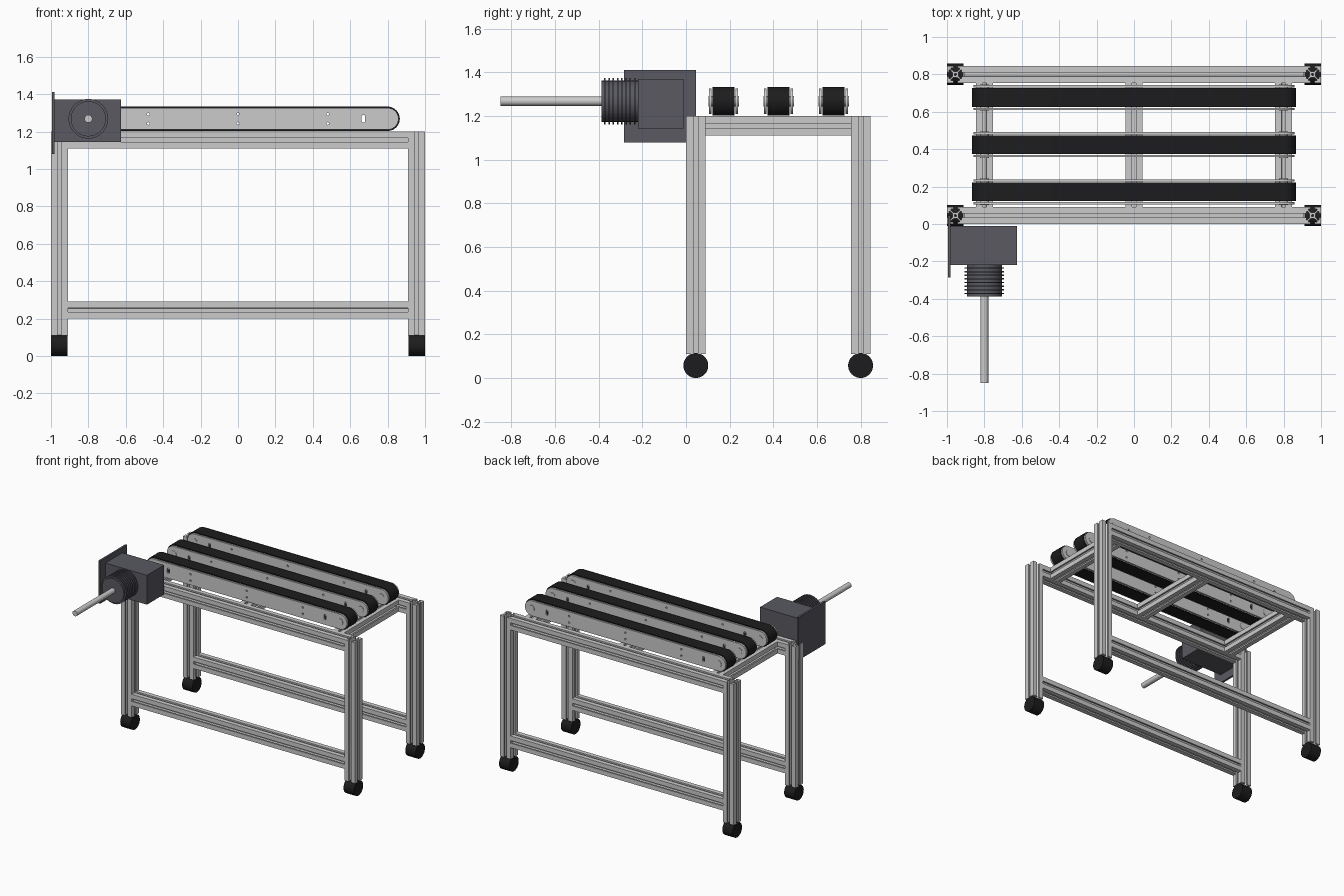
import bpy
from math import pi, sin, cos, radians

if "Cube" in bpy.data.objects:
    bpy.data.objects.remove(bpy.data.objects["Cube"])

def material(name, rgb):
    m = bpy.data.materials.new(name)
    m.diffuse_color = (*rgb, 1)
    m.use_nodes = True
    m.node_tree.nodes["Principled BSDF"].inputs["Base Color"].default_value = m.diffuse_color
    return m

BLACK = material("black_rubber", (0.012, 0.012, 0.013))
DARK = material("dark_housing", (0.10, 0.10, 0.12))

def finish(ob, name, mat):
    ob.name = name
    if mat:
        ob.data.materials.append(mat)
    bpy.ops.object.shade_smooth_by_angle(angle=radians(35))
    return ob

def extrude(name, loops, length, loc, rot, mat=None):
    """Extrude a filled 2D outline (with inner loops as holes) centred on loc."""
    cu = bpy.data.curves.new(name, 'CURVE')
    cu.dimensions, cu.fill_mode, cu.extrude = '2D', 'BOTH', length / 2
    for loop in loops:
        sp = cu.splines.new('POLY')
        sp.points.add(len(loop) - 1)
        for p, (x, y) in zip(sp.points, loop):
            p.co = (x, y, 0, 1)
        sp.use_cyclic_u = True
    ob = bpy.data.objects.new(name, cu)
    bpy.context.collection.objects.link(ob)
    ob.location, ob.rotation_euler = loc, rot
    bpy.ops.object.select_all(action='DESELECT')
    bpy.context.view_layer.objects.active = ob
    ob.select_set(True)
    bpy.ops.object.convert(target='MESH')
    return finish(bpy.context.object, name, mat)

def box(name, x, y, z, mat=None):
    bpy.ops.mesh.primitive_cube_add(size=1, location=[sum(a) / 2 for a in (x, y, z)])
    ob = bpy.context.object
    ob.scale = [a[1] - a[0] for a in (x, y, z)]
    return finish(ob, name, mat)

def rod(name, r, length, loc, rot, mat=None):
    bpy.ops.mesh.primitive_cylinder_add(vertices=48, radius=r, depth=length,
                                        location=loc, rotation=rot)
    return finish(bpy.context.object, name, mat)

def stadium(half, r, cx=0, cy=0, n=24):
    """Horizontal slot outline; half = 0 gives a circle."""
    pts = []
    for side, start in ((1, -pi / 2), (-1, pi / 2)):
        for i in range(n + (half > 0)):
            a = start + pi * i / n
            pts.append((cx + side * half + r * cos(a), cy + r * sin(a)))
    return pts

ALONG_X, ALONG_Y, ALONG_Z = (0, pi / 2, 0), (pi / 2, 0, 0), (0, 0, 0)

# T-slot aluminium section, one side repeated four times, with a centre bore
H = 0.045
side = [(-H, -H), (-.0105, -H), (-.0105, -.034), (-.023, -.034), (-.023, -.028), (-.010, -.016),
        (.010, -.016), (.023, -.028), (.023, -.034), (.0105, -.034), (.0105, -H)]
section = []
for k in range(4):
    c, s = ((1, 0), (0, 1), (-1, 0), (0, -1))[k]
    section += [(c * x - s * y, s * x + c * y) for x, y in side]
tslot = [section, stadium(0, 0.006, n=8)]

# Frame: legs, wheels and long rails
for yn, y in (("front", 0.045), ("back", 0.80)):
    for xn, x in (("left", -0.955), ("right", 0.955)):
        extrude(f"{yn}_{xn}_leg", tslot, 1.09, (x, y, 0.655), ALONG_Z)
        rod(f"{yn}_{xn}_wheel", 0.057, 0.088, (x, y, 0.057), ALONG_X, BLACK)
    for zn, z in (("top", 1.155), ("lower", 0.245)):
        extrude(f"{yn}_{zn}_rail", tslot, 1.82, (0, y, z), ALONG_X)

# Cross rails under the conveyors
for i, x in enumerate((-0.8, 0, 0.8)):
    extrude(f"cross_rail_{i + 1}", tslot, 0.665, (x, 0.4225, 1.155), ALONG_Y)

# Side plate outline with bolt holes and tensioner slots
Z = 1.268
plate = [stadium(0.8, 0.058)]
for x in (-0.48, 0, 0.48):
    plate += [stadium(0, 0.007, x, dz, 8) for dz in (-0.025, 0.025)]
for x in (-0.67, 0.67):
    plate.append([(x + b, a) for a, b in stadium(0.012, 0.009, n=8)])

# Three belt conveyors
for i, y in enumerate((0.172, 0.424, 0.676)):
    n = i + 1
    extrude(f"belt_{n}", [stadium(0.8, 0.065), stadium(0.8, 0.057)], 0.10,
            (0, y, Z), ALONG_Y, BLACK)
    for sn, s in (("front", -1), ("back", 1)):
        extrude(f"conveyor_{n}_{sn}_plate", plate, 0.012, (0, y + s * 0.061, Z), ALONG_Y)
    for en, x in (("left", -0.8), ("right", 0.8)):
        rod(f"conveyor_{n}_{en}_roller", 0.056, 0.10, (x, y, Z), ALONG_Y)
        rod(f"conveyor_{n}_{en}_axle", 0.024, 0.14, (x, y, Z), ALONG_Y)

# Drive unit: mounting plate, gearbox, finned motor and shaft
box("drive_mounting_plate", (-0.995, -0.98), (-0.285, 0.045), (1.08, 1.41), DARK)
box("drive_gearbox", (-0.98, -0.625), (-0.22, -0.012), (1.143, 1.37), DARK)
rod("motor_body", 0.094, 0.17, (-0.80, -0.302, Z), ALONG_Y, DARK)
for i in range(8):
    rod(f"motor_fin_{i + 1}", 0.106, 0.007, (-0.80, -0.235 - i * 0.0195, Z), ALONG_Y, DARK)
rod("drive_shaft", 0.021, 0.47, (-0.80, -0.615, Z), ALONG_Y)
